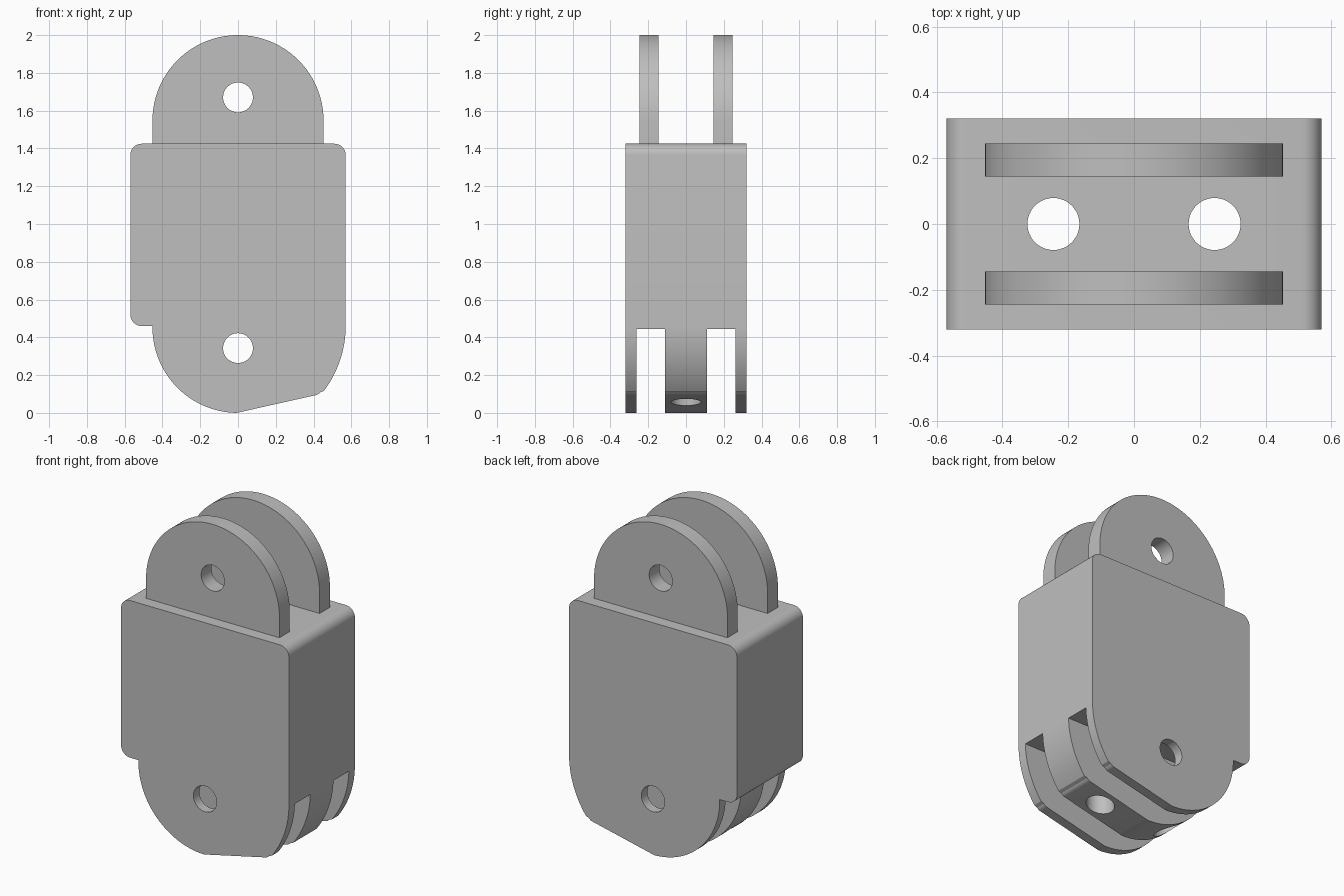
import bpy, bmesh
from math import sin, cos, radians, pi

if "Cube" in bpy.data.objects:
    bpy.data.objects.remove(bpy.data.objects["Cube"], do_unlink=True)

grey = bpy.data.materials.new("plain_grey")
grey.use_nodes = True
colour = (0.52, 0.52, 0.52, 1)
grey.diffuse_color = colour
grey.node_tree.nodes["Principled BSDF"].inputs["Base Color"].default_value = colour


def arc(cx, cz, r, start, end, steps):
    """Points on a circle in the XZ plane, angles in degrees."""
    angles = [radians(start + (end - start) * i / steps) for i in range(steps + 1)]
    return [(cx + r * cos(a), cz + r * sin(a)) for a in angles]


def prism(name, outline, y0, y1):
    """Extrude an XZ outline from y0 to y1."""
    bm = bmesh.new()
    face = bm.faces.new([bm.verts.new((x, y0, z)) for x, z in outline])
    result = bmesh.ops.extrude_face_region(bm, geom=[face])
    moved = [v for v in result["geom"] if isinstance(v, bmesh.types.BMVert)]
    bmesh.ops.translate(bm, vec=(0, y1 - y0, 0), verts=moved)
    bmesh.ops.recalc_face_normals(bm, faces=bm.faces)
    mesh = bpy.data.meshes.new(name)
    bm.to_mesh(mesh)
    bm.free()
    mesh.materials.append(grey)
    obj = bpy.data.objects.new(name, mesh)
    bpy.context.collection.objects.link(obj)
    return obj


def box_outline(x, z0, z1):
    return [(-x, z0), (x, z0), (x, z1), (-x, z1)]


def cut(target, cutter):
    """Subtract the cutter, then delete it."""
    mod = target.modifiers.new("cut", "BOOLEAN")
    mod.operation = "DIFFERENCE"
    mod.solver = "EXACT"
    mod.object = cutter
    cutter.hide_render = True
    bpy.context.view_layer.objects.active = target
    bpy.ops.object.modifier_apply(modifier=mod.name)
    bpy.data.objects.remove(cutter, do_unlink=True)


def smooth(obj):
    bpy.ops.object.select_all(action="DESELECT")
    obj.select_set(True)
    bpy.context.view_layer.objects.active = obj
    bpy.ops.object.shade_smooth_by_angle(angle=radians(25))


def pin_cutter(z):
    return prism("pin_cutter", arc(0, z, 0.079, 0, 352.5, 47), -1, 1)


# Body: rounded block with a stepped, round foot and a chamfered toe
W, R, TOP, STEP = 0.57, 0.06, 1.425, 0.46
outline = (
    arc(W - R, TOP - R, R, 0, 90, 8)
    + arc(R - W, TOP - R, R, 90, 180, 8)
    + arc(R - W, STEP + R, R, 180, 270, 8)
    + [(-0.453, STEP)]
    + arc(0, 0.453, 0.453, 180, 269, 32)
    + [(0.01, 0.004)]
    + arc(0.403, 0.133, 0.04, 282, 322, 5)
    + arc(0, STEP, W, 323, 360, 18)
)
body = prism("body", outline, -0.32, 0.32)

# Clevis slots across the foot
for side in (-1, 1):
    cut(body, prism("slot_cutter", box_outline(1, -0.5, 0.443),
                    *sorted((side * 0.112, side * 0.262))))

# Cross pin hole and the two vertical bores
cut(body, pin_cutter(0.343))
for x in (-0.245, 0.245):
    bore = prism("bore_cutter", arc(0, 0, 0.079, 0, 352.5, 47), -2, 2)
    bore.rotation_euler.x = pi / 2
    bore.location.x = x
    bpy.context.view_layer.update()
    cut(body, bore)
smooth(body)

# Upper lugs with aligned pin holes
lug_outline = [(-0.453, TOP - 0.01), (0.453, TOP - 0.01)] + arc(0, 1.547, 0.453, 0, 180, 64)
for name, y in (("front_lug", -0.245), ("back_lug", 0.145)):
    lug = prism(name, lug_outline, y, y + 0.1)
    cut(lug, pin_cutter(1.67))
    smooth(lug)
